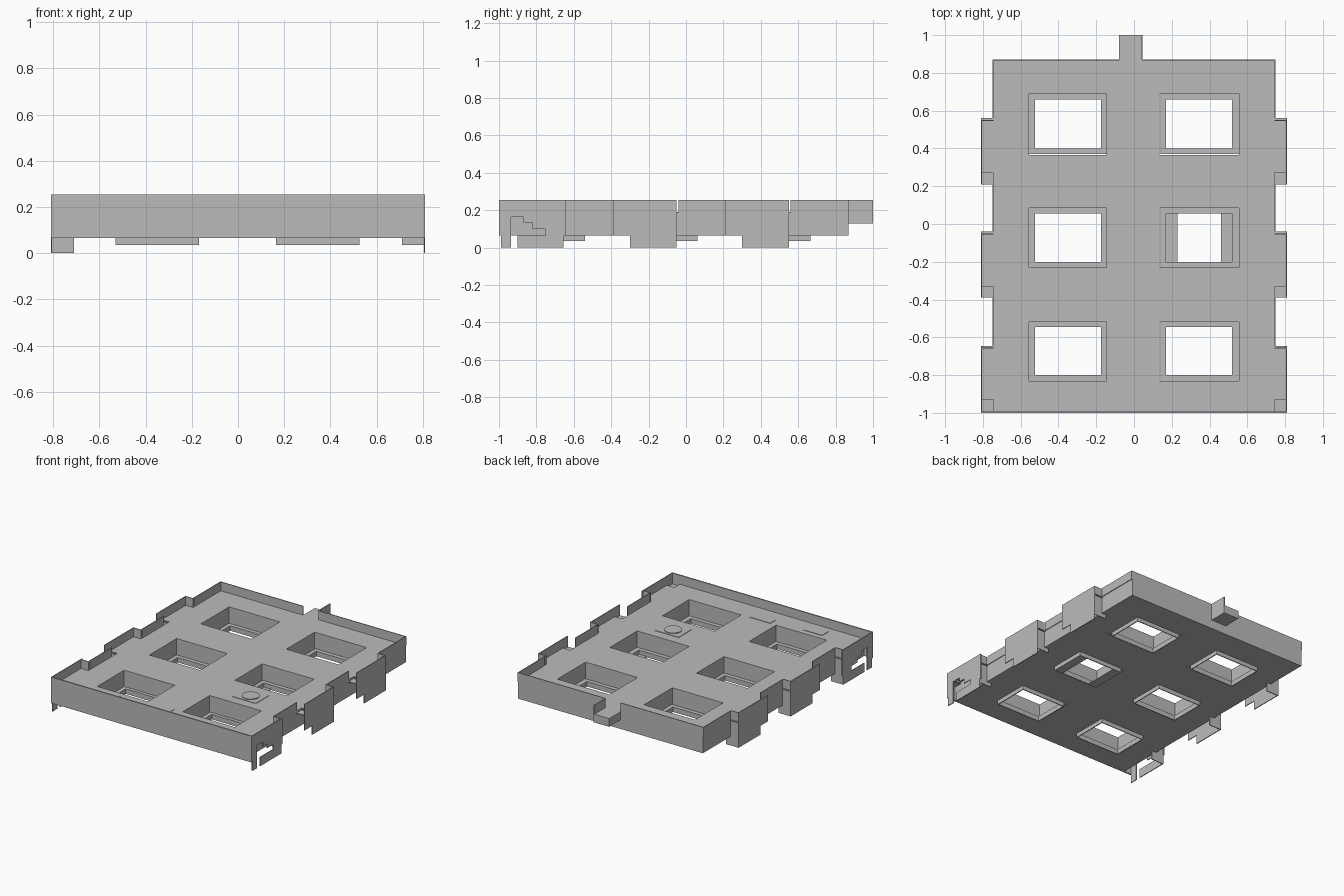
import bpy, bmesh, math

if "Cube" in bpy.data.objects:
    bpy.data.objects.remove(bpy.data.objects["Cube"])

grey = bpy.data.materials.new("plain grey")
grey.diffuse_color = (0.5, 0.5, 0.5, 1)
grey.use_nodes = True
grey.node_tree.nodes["Principled BSDF"].inputs["Base Color"].default_value = grey.diffuse_color
T = 0.006                      # sheet thickness
BOTTOM, FLOOR, TOP = 0.065, 0.19, 0.255


def finish(name, bm):
    bmesh.ops.remove_doubles(bm, verts=bm.verts, dist=1e-5)
    bmesh.ops.recalc_face_normals(bm, faces=bm.faces)
    me = bpy.data.meshes.new(name)
    bm.to_mesh(me)
    bm.free()
    me.materials.append(grey)
    ob = bpy.data.objects.new(name, me)
    bpy.context.collection.objects.link(ob)
    return ob


def boxes(name, items):
    """One object from boxes given as (x0, x1, y0, y1, z0, z1)."""
    bm = bmesh.new()
    for x0, x1, y0, y1, z0, z1 in items:
        part = bmesh.ops.create_cube(bm, size=1)["verts"]
        for v in part:
            v.co.x = x1 if v.co.x > 0 else x0
            v.co.y = y1 if v.co.y > 0 else y0
            v.co.z = z1 if v.co.z > 0 else z0
    me = bpy.data.meshes.new(name)
    bm.to_mesh(me)
    bm.free()
    me.materials.append(grey)
    ob = bpy.data.objects.new(name, me)
    bpy.context.collection.objects.link(ob)
    return ob


def lattice(name, xs, ys, z0, z1):
    """Plate on a grid whose odd cells are open, without inner faces."""
    bm = bmesh.new()
    solid = lambda i, j: (0 <= i < len(xs) - 1 and 0 <= j < len(ys) - 1
                          and not (i % 2 and j % 2))
    def quad(*pts):
        bm.faces.new([bm.verts.new(p) for p in pts])
    for i in range(len(xs) - 1):
        for j in range(len(ys) - 1):
            if not solid(i, j):
                continue
            a, b, c, d = xs[i], xs[i + 1], ys[j], ys[j + 1]
            for z in (z0, z1):
                quad((a, c, z), (b, c, z), (b, d, z), (a, d, z))
            sides = [(i - 1, j, (a, c), (a, d)), (i + 1, j, (b, c), (b, d)),
                     (i, j - 1, (a, c), (b, c)), (i, j + 1, (a, d), (b, d))]
            for ni, nj, p, q in sides:
                if not solid(ni, nj):
                    quad((*p, z0), (*q, z0), (*q, z1), (*p, z1))
    return finish(name, bm)


# Main slab with six wide openings
lattice("slab", [-0.745, -0.555, -0.145, 0.135, 0.555, 0.745],
        [-0.99, -0.83, -0.52, -0.23, 0.085, 0.365, 0.69, 0.87], BOTTOM, FLOOR)

# Ledge and hanging collar round each opening
for n, (y0, y1) in enumerate([(-0.80, -0.545), (-0.20, 0.055), (0.40, 0.66)]):
    for side, (x0, x1) in (("left", (-0.525, -0.175)), ("right", (0.17, 0.52))):
        lattice(f"opening_ledge_{side}_{n}", [x0 - 0.03, x0, x1, x1 + 0.035],
                [y0 - 0.03, y0, y1, y1 + 0.03], BOTTOM, BOTTOM + T)
        lattice(f"opening_collar_{side}_{n}", [x0 - T, x0, x1, x1 + T],
                [y0 - T, y0, y1, y1 + T], 0.035, BOTTOM + T)
boxes("opening_side_strips", [(0.17, 0.23, -0.2, 0.055, 0.035, 0.041),
                              (0.46, 0.52, -0.2, 0.055, 0.035, 0.041)])

# Front and back parapets, with a gap at the back tab
boxes("front_parapet", [(-0.81, 0.81, -1.0, -0.99, BOTTOM, TOP)])
boxes("back_parapet", [(-0.75, -0.08, 0.87 - T, 0.87, FLOOR, TOP),
                       (0.045, 0.75, 0.87 - T, 0.87, FLOOR, TOP)])

# Back tab with one upright side
boxes("back_tab", [(-0.08, 0.045, 0.87, 1.0, 0.13, FLOOR),
                   (0.045 - T, 0.045, 0.87, 1.0, FLOOR, TOP)])

# Side parapets and projecting bays, mirrored left and right
bays = [(-0.99, -0.645), (-0.39, -0.04), (0.21, 0.56)]
for side, s in (("left", -1), ("right", 1)):
    def mx(a, b, *rest):
        return (min(s * a, s * b), max(s * a, s * b), *rest)
    gaps = [(-0.645, -0.39), (-0.04, 0.21), (0.56, 0.87)]
    boxes(f"side_parapet_{side}",
          [mx(0.75 - T, 0.75, a, b, FLOOR, TOP) for a, b in gaps])
    for n, (a, b) in enumerate(bays):
        cap_z = 0.0 if s < 0 else 0.035
        parts = [
            mx(0.745, 0.81, a + 0.06, b, FLOOR - T, FLOOR),          # bay floor
            mx(0.745, 0.81, a, a + 0.06, FLOOR - 0.02, FLOOR - 0.014),
            mx(0.745, 0.81, b - 0.01 - T, b - 0.01, BOTTOM, TOP),    # end
            mx(0.71, 0.81, b - 0.01 - T, b - 0.01, cap_z, BOTTOM),
            mx(0.81 - T, 0.81, a + 0.09, b - 0.01, 0.0, BOTTOM),     # hanging skirt
        ]
        if n:
            parts.append(mx(0.81 - T, 0.81, a, b - 0.01, BOTTOM, TOP))
        else:
            # Broken outer panel with a stepped hole and a corner leg
            parts += [mx(0.81 - T, 0.81, a, -0.935, 0.0, TOP),
                      mx(0.81 - T, 0.81, -0.935, b, 0.165, TOP)]
            steps = [(-0.87, 0.135), (-0.82, 0.10), (-0.75, BOTTOM)]
            top = 0.165
            for y, z in steps:
                parts.append(mx(0.81 - T, 0.81, y, b, z, top))
                top = z
        boxes(f"bay_{side}_{n}", parts)

# Low worn patches and round cover on the floor
boxes("floor_patches", [(0.27, 0.46, -0.45, -0.30, FLOOR, FLOOR + 0.003),
                        (-0.49, -0.34, -0.95, -0.87, FLOOR, FLOOR + 0.003),
                        (-0.10, 0.07, -0.89, -0.83, FLOOR, FLOOR + 0.003)])
bm = bmesh.new()
bmesh.ops.create_cone(bm, cap_ends=True, segments=16, radius1=0.06,
                      radius2=0.06, depth=0.008)
bmesh.ops.translate(bm, verts=bm.verts, vec=(0.365, -0.375, FLOOR + 0.004))
finish("round_cover", bm)
